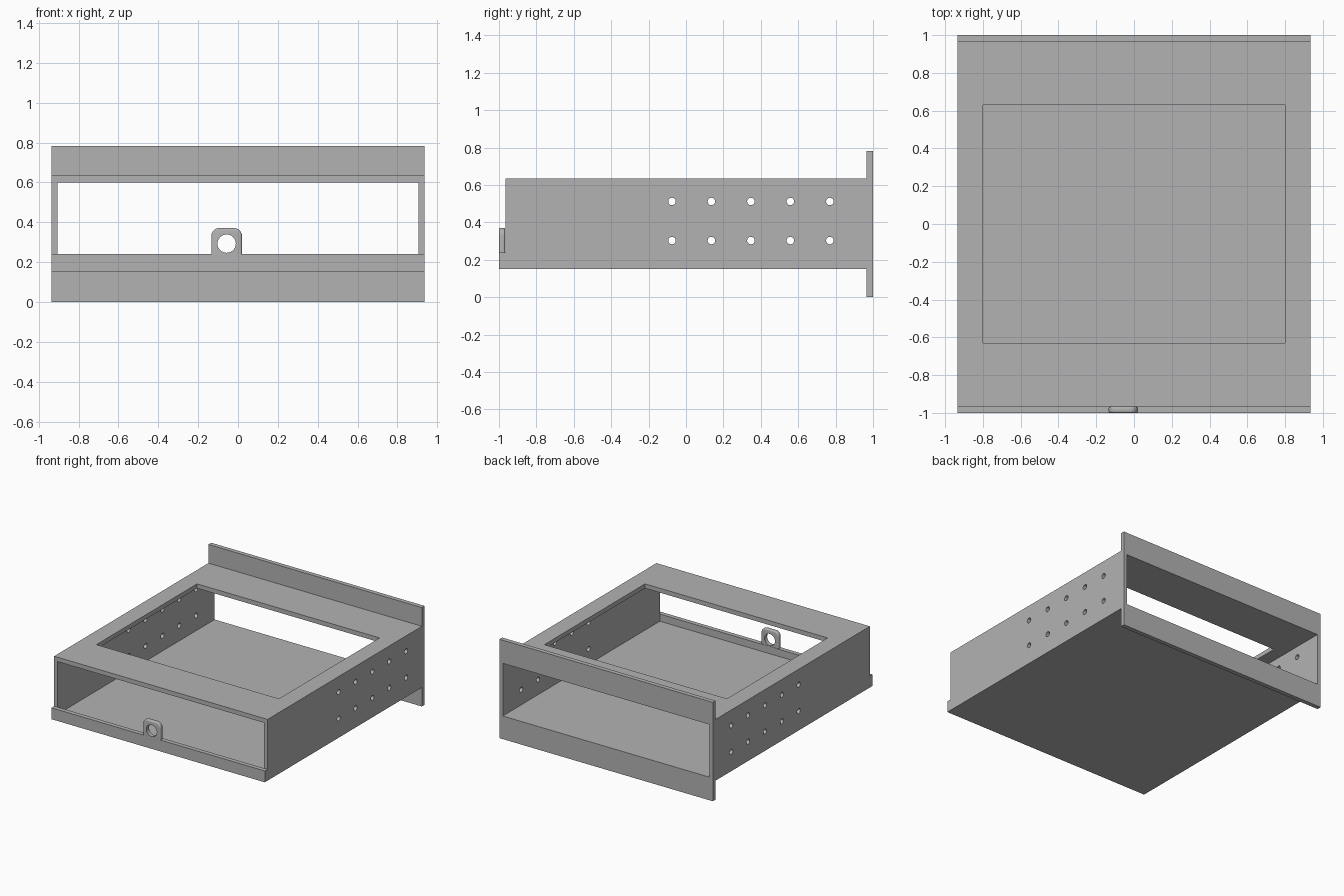
import bpy, bmesh, math
from mathutils import Matrix

if "Cube" in bpy.data.objects:
    bpy.data.objects.remove(bpy.data.objects["Cube"])

grey = bpy.data.materials.new("plain_grey")
grey.use_nodes = True
grey.diffuse_color = (0.45, 0.45, 0.45, 1)
grey.node_tree.nodes["Principled BSDF"].inputs["Base Color"].default_value = (0.45, 0.45, 0.45, 1)


def add_object(name, bm):
    bmesh.ops.recalc_face_normals(bm, faces=bm.faces)
    mesh = bpy.data.meshes.new(name)
    bm.to_mesh(mesh)
    bm.free()
    mesh.materials.append(grey)
    ob = bpy.data.objects.new(name, mesh)
    bpy.context.collection.objects.link(ob)
    return ob


def box(name, x, y, z):
    bm = bmesh.new()
    bmesh.ops.create_cube(bm, size=1)
    for v in bm.verts:
        for i, (lo, hi) in enumerate((x, y, z)):
            v.co[i] = lo if v.co[i] < 0 else hi
    return add_object(name, bm)


def rod(name, centre, radius, length, axis):
    bm = bmesh.new()
    turn = Matrix.Rotation(math.pi / 2, 4, "Y" if axis == "X" else "X")
    bmesh.ops.create_cone(bm, cap_ends=True, segments=32, radius1=radius, radius2=radius,
                          depth=length, matrix=Matrix.Translation(centre) @ turn)
    return add_object(name, bm)


def cut(ob, cutters):
    bpy.context.view_layer.objects.active = ob
    for cutter in cutters:
        mod = ob.modifiers.new("cut", "BOOLEAN")
        mod.operation, mod.solver, mod.object = "DIFFERENCE", "EXACT", cutter
        bpy.ops.object.modifier_apply(modifier=mod.name)
        bpy.data.objects.remove(cutter)


def smooth(ob):
    bpy.ops.object.select_all(action="DESELECT")
    ob.select_set(True)
    bpy.context.view_layer.objects.active = ob
    bpy.ops.object.shade_smooth_by_angle(angle=math.radians(35))


W, IN = 0.935, 0.905              # outer and inner half widths
BACK, FRONT = 0.965, -0.965       # ends of the sleeve
FLOOR, CEILING = 0.183, 0.60

# Sleeve: hollow box open at both ends, with a window in its top
sleeve = box("sleeve", (-W, W), (FRONT, BACK), (0.15, 0.635))
cutters = [box("tunnel", (-IN, IN), (-1.2, 1.2), (FLOOR, CEILING)),
           box("window", (-0.8, 0.8), (-0.63, 0.63), (0.5, 0.8))]
# Two rows of screw holes through both sides
for i in range(5):
    for z in (0.303, 0.512):
        cutters.append(rod("screw_hole", (0, -0.075 + 0.211 * i, z), 0.02, 2.2, "X"))
cut(sleeve, cutters)
smooth(sleeve)

# Flange around the rear opening
flange = box("rear_flange", (-W, W), (BACK, 1), (0, 0.783))
cut(flange, [box("rear_opening", (-IN, IN), (0.8, 1.2), (FLOOR, CEILING))])

# Low lip across the front
LIP = 0.24
box("front_lip", (-W, W), (-1, FRONT), (0.15, LIP))

# Rounded lock tab standing on the lip
X, HALF, TOP, R = -0.057, 0.077, 0.371, 0.04
bm = bmesh.new()
outline = [(X + HALF, LIP)]
for side, start in ((1, 0), (-1, 90)):
    for step in range(9):
        a = math.radians(start + step * 11.25)
        outline.append((X + side * (HALF - R) + R * math.cos(a), TOP - R + R * math.sin(a)))
outline.append((X - HALF, LIP))
face = bm.faces.new([bm.verts.new((x, -1, z)) for x, z in outline])
new = bmesh.ops.extrude_face_region(bm, geom=[face])["geom"]
bmesh.ops.translate(bm, vec=(0, 0.033, 0), verts=[g for g in new if isinstance(g, bmesh.types.BMVert)])
# Round over the front and back rims
rims = [e for e in bm.edges if abs(e.verts[0].co.y - e.verts[1].co.y) < 0.001
        and max(v.co.z for v in e.verts) > LIP + 0.001]
bmesh.ops.bevel(bm, geom=rims, offset=0.01, segments=4, profile=0.5, affect="EDGES")
tab = add_object("lock_tab", bm)
cut(tab, [rod("lock_hole", (X, -1, 0.293), 0.046, 0.2, "Y")])
smooth(tab)
